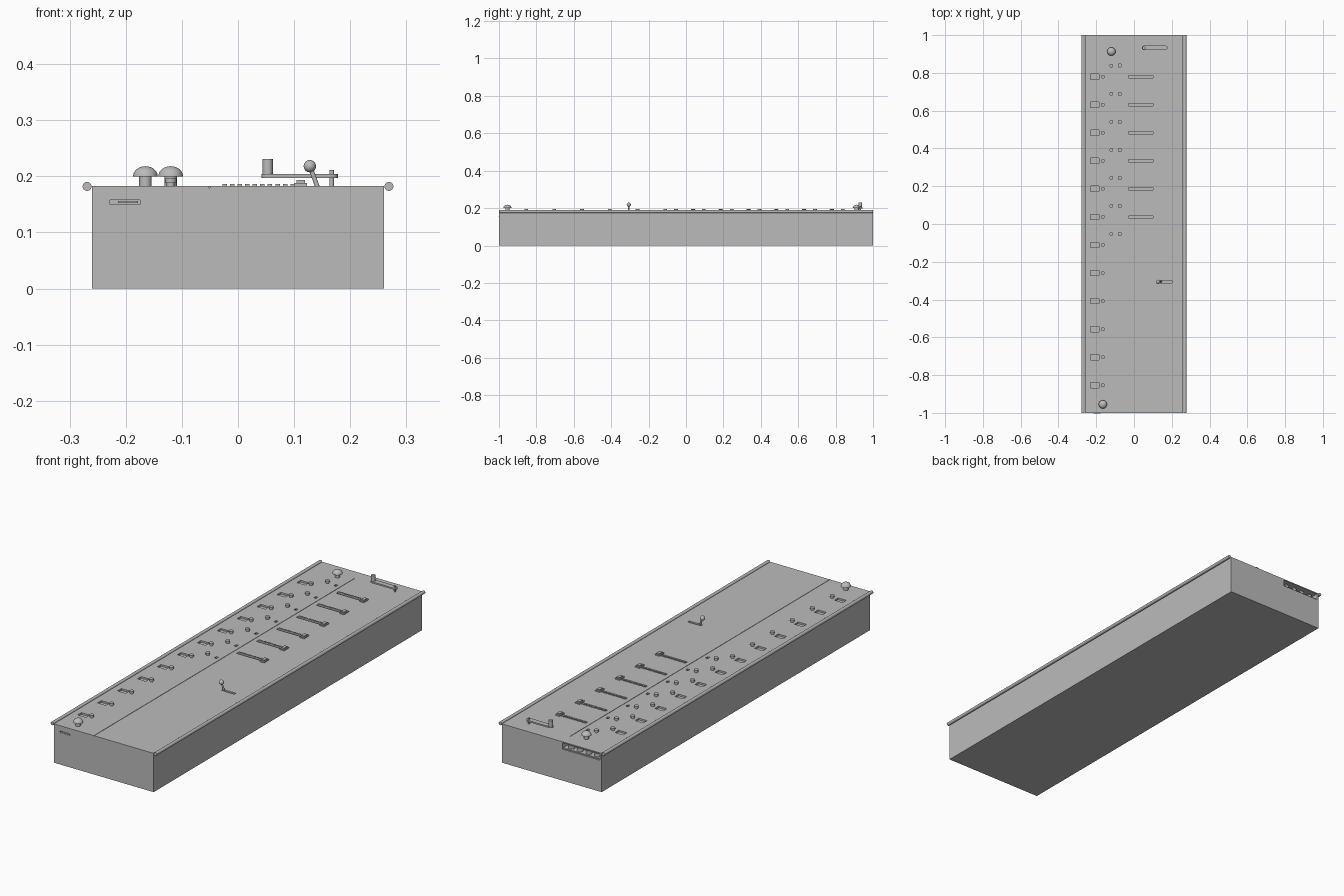
import bpy, bmesh, math
from mathutils import Matrix, Vector

if "Cube" in bpy.data.objects:
    bpy.data.objects.remove(bpy.data.objects["Cube"])

TOP = 0.183
grey = bpy.data.materials.new("plain grey")
grey.diffuse_color = (0.5, 0.5, 0.5, 1)
grey.use_nodes = True
grey.node_tree.nodes["Principled BSDF"].inputs["Base Color"].default_value = grey.diffuse_color


def finish(name, bm, smooth=False):
    me = bpy.data.meshes.new(name)
    bmesh.ops.recalc_face_normals(bm, faces=bm.faces)
    bm.to_mesh(me)
    bm.free()
    me.materials.append(grey)
    ob = bpy.data.objects.new(name, me)
    bpy.context.collection.objects.link(ob)
    if smooth:
        bpy.ops.object.select_all(action='DESELECT')
        ob.select_set(True)
        bpy.context.view_layer.objects.active = ob
        bpy.ops.object.shade_smooth_by_angle(angle=math.radians(35))
    return ob


def add_box(bm, x0, x1, y0, y1, z0, z1):
    m = Matrix.Translation(((x0 + x1) / 2, (y0 + y1) / 2, (z0 + z1) / 2))
    bmesh.ops.create_cube(bm, size=1, matrix=m @ Matrix.Diagonal((x1 - x0, y1 - y0, z1 - z0, 1)))


def add_rod(bm, a, b, r, seg=20):
    a, b = Vector(a), Vector(b)
    d = b - a
    m = Matrix.Translation((a + b) / 2) @ d.to_track_quat('Z', 'Y').to_matrix().to_4x4()
    bmesh.ops.create_cone(bm, cap_ends=True, segments=seg, radius1=r, radius2=r, depth=d.length, matrix=m)


def box(name, *dims):
    bm = bmesh.new()
    add_box(bm, *dims)
    return finish(name, bm)


def rod(name, a, b, r, seg=20):
    bm = bmesh.new()
    add_rod(bm, a, b, r, seg)
    return finish(name, bm, True)


STEP = 0.1485
result_rows = [0.78 - STEP * i for i in range(12)]
counter_rows = [0.838 - STEP * i for i in range(7)]
slider_rows = result_rows[:6]

# Case, with windows and slots cut into the lid
case = box("case", -0.26, 0.26, -1, 1, 0, TOP)
bm = bmesh.new()
for y in result_rows:
    add_box(bm, -0.229, -0.186, y - 0.014, y + 0.014, TOP - 0.008, 0.3)
for y in counter_rows:
    add_box(bm, -0.082, -0.07, y - 0.008, y + 0.008, TOP - 0.008, 0.3)
for y in slider_rows:
    add_box(bm, -0.03, 0.115, y - 0.006, y + 0.006, TOP - 0.012, 0.3)
add_box(bm, 0.132, 0.2, -0.312, -0.3, TOP - 0.012, 0.3)
add_box(bm, -0.052, -0.05, -1.1, 0.94, TOP - 0.004, 0.3)
add_box(bm, -0.252, -0.056, 0.96, 1.1, 0.148, 0.178)
add_box(bm, -0.228, -0.175, -1.1, -0.985, 0.150, 0.158)
cutter = finish("lid_cutter", bm)
cutter.hide_render = True
mod = case.modifiers.new("openings", 'BOOLEAN')
mod.operation, mod.solver, mod.object = 'DIFFERENCE', 'EXACT', cutter
bpy.context.view_layer.objects.active = case
bpy.ops.object.modifier_apply(modifier=mod.name)
bpy.data.objects.remove(cutter)

# Rails along both long edges
for side, s in (("left", -1), ("right", 1)):
    rod(side + "_edge_rail", (s * 0.269, -1, 0.182), (s * 0.269, 1, 0.182), 0.008)

# Carriage works seen in the rear opening
bm = bmesh.new()
for i in range(4):
    x = -0.222 + i * 0.045
    add_rod(bm, (x, 0.975, 0.148), (x, 0.975, 0.168), 0.014)
    add_rod(bm, (x, 0.975, 0.166), (x, 0.975, 0.178), 0.004)
add_box(bm, -0.252, -0.056, 0.961, 0.995, 0.148, 0.153)
finish("carriage_works", bm, True)
box("front_latch", -0.214, -0.178, -1.002, -0.985, 0.152, 0.156)


# Small turning knobs beside the windows
def dial_knob(name, x, y):
    bm = bmesh.new()
    add_rod(bm, (x, y, TOP - 0.002), (x, y, 0.188), 0.007)
    add_rod(bm, (x, y, 0.188), (x, y, 0.196), 0.010)
    finish(name, bm, True)


for i, y in enumerate(result_rows):
    dial_knob(f"result_knob_{i + 1}", -0.165, y)
for i, y in enumerate(counter_rows):
    dial_knob(f"counter_knob_{i + 1}", -0.12, y)

# Setting sliders with scale marks
for i, y in enumerate(slider_rows):
    bm = bmesh.new()
    add_box(bm, 0.1, 0.123, y - 0.018, y + 0.018, TOP, 0.188)
    add_box(bm, 0.104, 0.119, y - 0.012, y + 0.012, 0.188, 0.193)
    add_box(bm, 0.107, 0.114, y - 0.005, y + 0.005, TOP - 0.012, TOP)
    finish(f"slider_{i + 1}", bm)
    bm = bmesh.new()
    for k in range(10):
        x = -0.024 + k * 0.0135
        add_box(bm, x - 0.004, x + 0.004, y + 0.007, y + 0.011, TOP, 0.186)
    finish(f"scale_marks_{i + 1}", bm)


# Mushroom lifting knobs
def mushroom(name, x, y):
    profile = [(0, 0.218)]
    for k in range(1, 9):
        a = math.pi / 2 * (1 - k / 8)
        profile.append((0.022 * math.cos(a), 0.2 + 0.018 * math.sin(a)))
    profile += [(0.011, 0.2), (0.011, TOP - 0.001), (0, TOP - 0.001)]
    bm = bmesh.new()
    vs = [bm.verts.new((x + r, y, z)) for r, z in profile]
    es = [bm.edges.new(p) for p in zip(vs, vs[1:])]
    bmesh.ops.spin(bm, geom=vs + es, cent=(x, y, 0), axis=(0, 0, 1), angle=math.tau, steps=28)
    bmesh.ops.remove_doubles(bm, verts=bm.verts, dist=1e-5)
    finish(name, bm, True)


mushroom("front_lifting_knob", -0.165, -0.955)
mushroom("rear_lifting_knob", -0.12, 0.913)

# Function lever
rod("lever_stem", (0.145, -0.306, TOP - 0.011), (0.128, -0.306, 0.218), 0.004)
bm = bmesh.new()
bmesh.ops.create_uvsphere(bm, u_segments=20, v_segments=12, radius=0.011,
                          matrix=Matrix.Translation((0.128, -0.306, 0.218)))
finish("lever_ball", bm, True)

# Crank: rounded arm, pivot and grip
bm = bmesh.new()
outline = []
for cx, start in ((0.166, -90), (0.054, 90)):
    for k in range(13):
        a = math.radians(start + k * 15)
        outline.append(bm.verts.new((cx + 0.012 * math.cos(a), 0.932 + 0.012 * math.sin(a), 0.197)))
face = bm.faces.new(outline)
top = bmesh.ops.extrude_face_region(bm, geom=[face])["geom"]
bmesh.ops.translate(bm, vec=(0, 0, 0.007), verts=[v for v in top if isinstance(v, bmesh.types.BMVert)])
bm.faces.new(outline) if not any(len(f.verts) > 4 and f.calc_center_median().z < 0.198 for f in bm.faces) else None
finish("crank_arm", bm, True)
rod("crank_pivot", (0.167, 0.932, TOP - 0.001), (0.167, 0.932, 0.211), 0.004)
rod("crank_grip", (0.053, 0.932, 0.2), (0.053, 0.932, 0.231), 0.009)
